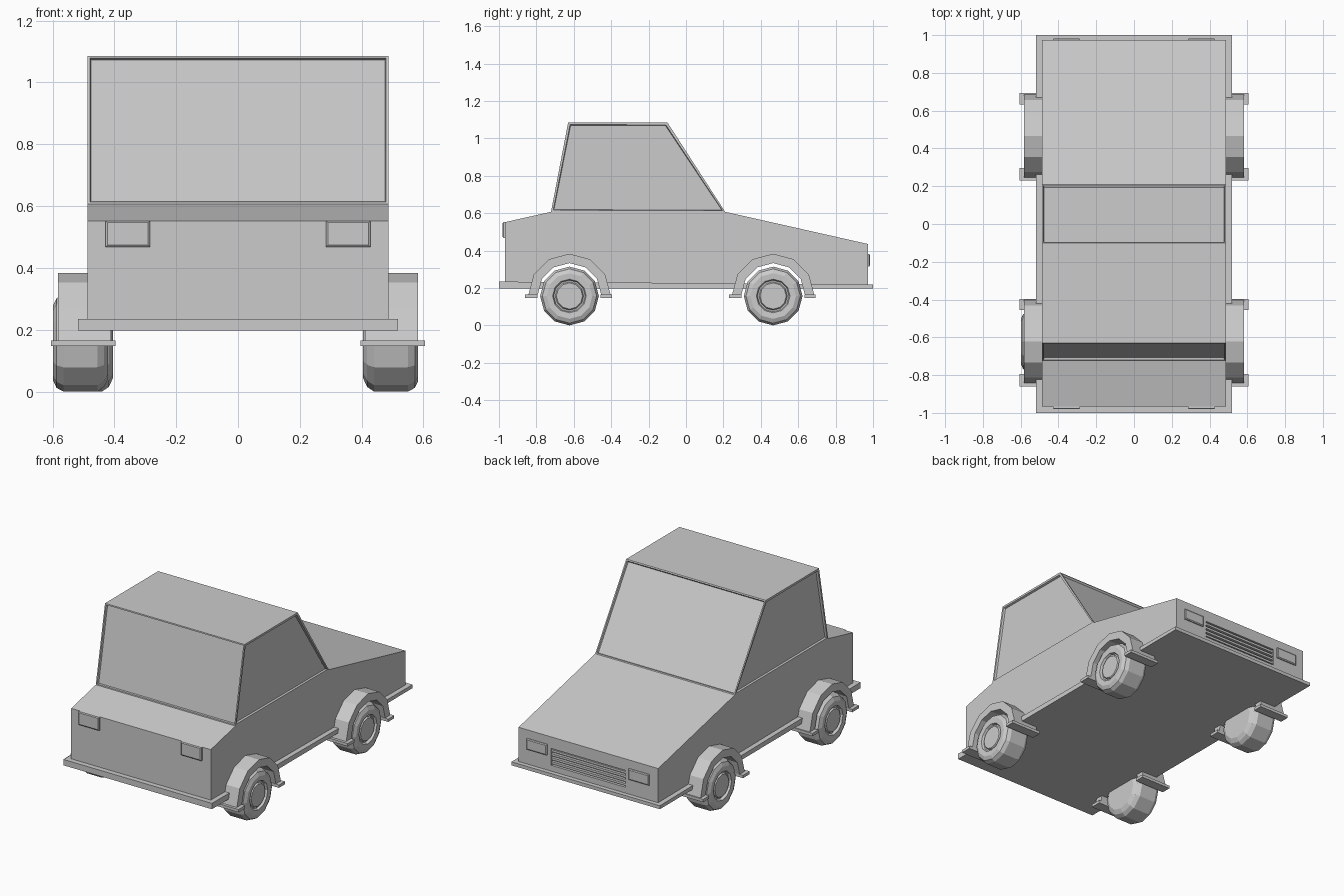
import bpy, bmesh, math
from mathutils import Vector

if "Cube" in bpy.data.objects:
    bpy.data.objects.remove(bpy.data.objects["Cube"])

grey = bpy.data.materials.new("light_grey")
grey.diffuse_color = (0.6, 0.6, 0.6, 1)
grey.use_nodes = True
grey.node_tree.nodes["Principled BSDF"].inputs["Base Color"].default_value = grey.diffuse_color


def finish(bm, name):
    bmesh.ops.recalc_face_normals(bm, faces=bm.faces[:])
    me = bpy.data.meshes.new(name)
    bm.to_mesh(me)
    bm.free()
    me.materials.append(grey)
    ob = bpy.data.objects.new(name, me)
    bpy.context.collection.objects.link(ob)
    return ob


def prism(profile, x0, x1):
    """Extrude a (y, z) outline from x0 to x1."""
    bm = bmesh.new()
    face = bm.faces.new([bm.verts.new((x0, y, z)) for y, z in profile])
    ext = bmesh.ops.extrude_face_region(bm, geom=[face], use_keep_orig=True)
    new = [v for v in ext["geom"] if isinstance(v, bmesh.types.BMVert)]
    bmesh.ops.translate(bm, verts=new, vec=(x1 - x0, 0, 0))
    bmesh.ops.recalc_face_normals(bm, faces=bm.faces[:])
    return bm


def box(x0, x1, y0, y1, z0, z1):
    return prism([(y0, z0), (y1, z0), (y1, z1), (y0, z1)], x0, x1)


def arc(cy, r, angles):
    return [(cy + r * math.cos(math.radians(a)),
             AXLE + 0.006 + r * math.sin(math.radians(a))) for a in angles]


AXLE = 0.157
WHEELS = {"rear": -0.623, "front": 0.466}
W = 0.487

# Lower body with wheel arches
outline = [(-0.967, 0.2)]
for cy in WHEELS.values():
    outline += [(cy - 0.19, 0.2)] + arc(cy, 0.19, (150, 120, 90, 60, 30)) + [(cy + 0.19, 0.2)]
outline += [(0.973, 0.2), (0.973, 0.435), (0.21, 0.607), (-0.722, 0.607), (-0.967, 0.552)]
body = finish(prism(outline, -W, W), "body")

# Grille recess
cutter = finish(box(-0.26, 0.26, 0.953, 1.05, 0.256, 0.362), "grille_cutter")
cutter.hide_render = True
mod = body.modifiers.new("grille_recess", "BOOLEAN")
mod.operation = "DIFFERENCE"
mod.solver = "EXACT"
mod.object = cutter
bpy.context.view_layer.objects.active = body
bpy.ops.object.modifier_apply(modifier=mod.name)
bpy.data.objects.remove(cutter)

# Grille slats
for i in range(4):
    z = 0.271 + i * 0.0255
    finish(box(-0.26, 0.26, 0.95, 0.97, z - 0.007, z + 0.007), f"grille_slat_{i + 1}")

# Cabin with recessed windows on all four sides
bm = prism([(-0.722, 0.606), (0.21, 0.606), (-0.10, 1.086), (-0.63, 1.086)], -W, W)
bottom = [f for f in bm.faces if f.normal.z < -0.9]
bmesh.ops.delete(bm, geom=bottom, context="FACES_ONLY")
panes = [f for f in bm.faces if f.normal.z < 0.9]
sides = [f for f in panes if abs(f.normal.x) > 0.9]
ends = [f for f in panes if f not in sides]
for group, width in ((sides, 0.016), (ends, 0.011)):
    bmesh.ops.inset_individual(bm, faces=group, thickness=width, depth=0)
    bmesh.ops.inset_individual(bm, faces=group, thickness=0.005, depth=-0.012)
finish(bm, "cabin")

# Floor plate, slightly thinner toward +y
finish(prism([(-1, 0.197), (1, 0.197), (1, 0.219), (-1, 0.234)], -0.518, 0.518), "floor_plate")


# Lamps with tapered lenses
def lamp(name, x0, x1, y0, y1, z0, z1, direction):
    bm = box(x0, x1, min(y0, y1), max(y0, y1), z0, z1)
    lens = [f for f in bm.faces if f.normal.y * direction > 0.9]
    bmesh.ops.inset_individual(bm, faces=lens, thickness=0.008, depth=0.004)
    finish(bm, name)


for side, s in (("left", -1), ("right", 1)):
    xa, xb = sorted((s * 0.285, s * 0.428))
    lamp(side + "_rear_lamp", xa, xb, -0.95, -0.976, 0.468, 0.552, -1)
    lamp(side + "_front_lamp", xa, xb, 0.96, 0.979, 0.314, 0.382, 1)


# Wheel: twelve-sided turned profile (x, radius)
TYRE = [(0.405, 0), (0.405, 0.115), (0.418, 0.142), (0.44, 0.157), (0.55, 0.157),
        (0.572, 0.145), (0.583, 0.122), (0.581, 0.09), (0.566, 0.084),
        (0.566, 0.076), (0.577, 0.07), (0.577, 0)]


def wheel(name, s, cy, shift):
    bm = bmesh.new()
    vs = [bm.verts.new((s * (x + shift), cy, AXLE + r)) for x, r in TYRE]
    es = [bm.edges.new(p) for p in zip(vs, vs[1:])]
    bmesh.ops.spin(bm, geom=vs + es, cent=Vector((0, cy, AXLE)), axis=(1, 0, 0),
                   angle=math.tau, steps=12, use_merge=True)
    bmesh.ops.remove_doubles(bm, verts=bm.verts[:], dist=0.0005)
    finish(bm, name)


for end, cy in WHEELS.items():
    for side, s in (("left", -1), ("right", 1)):
        tag = f"{end}_{side}"
        wheel(tag + "_wheel", s, cy, 0.015 if tag == "rear_left" else 0)
        # Arched fender
        ring = arc(cy, 0.22, range(0, 181, 30)) + arc(cy, 0.17, range(180, -1, -30))
        finish(prism(ring, *sorted((s * 0.41, s * 0.582))), tag + "_fender")
        # Flat feet at both fender ends
        for k, (a, b) in enumerate(((-0.237, -0.17), (0.167, 0.227))):
            xs = sorted((s * 0.397, s * 0.605))
            finish(box(*xs, cy + a, cy + b, 0.147, 0.165), f"{tag}_fender_foot_{k + 1}")
